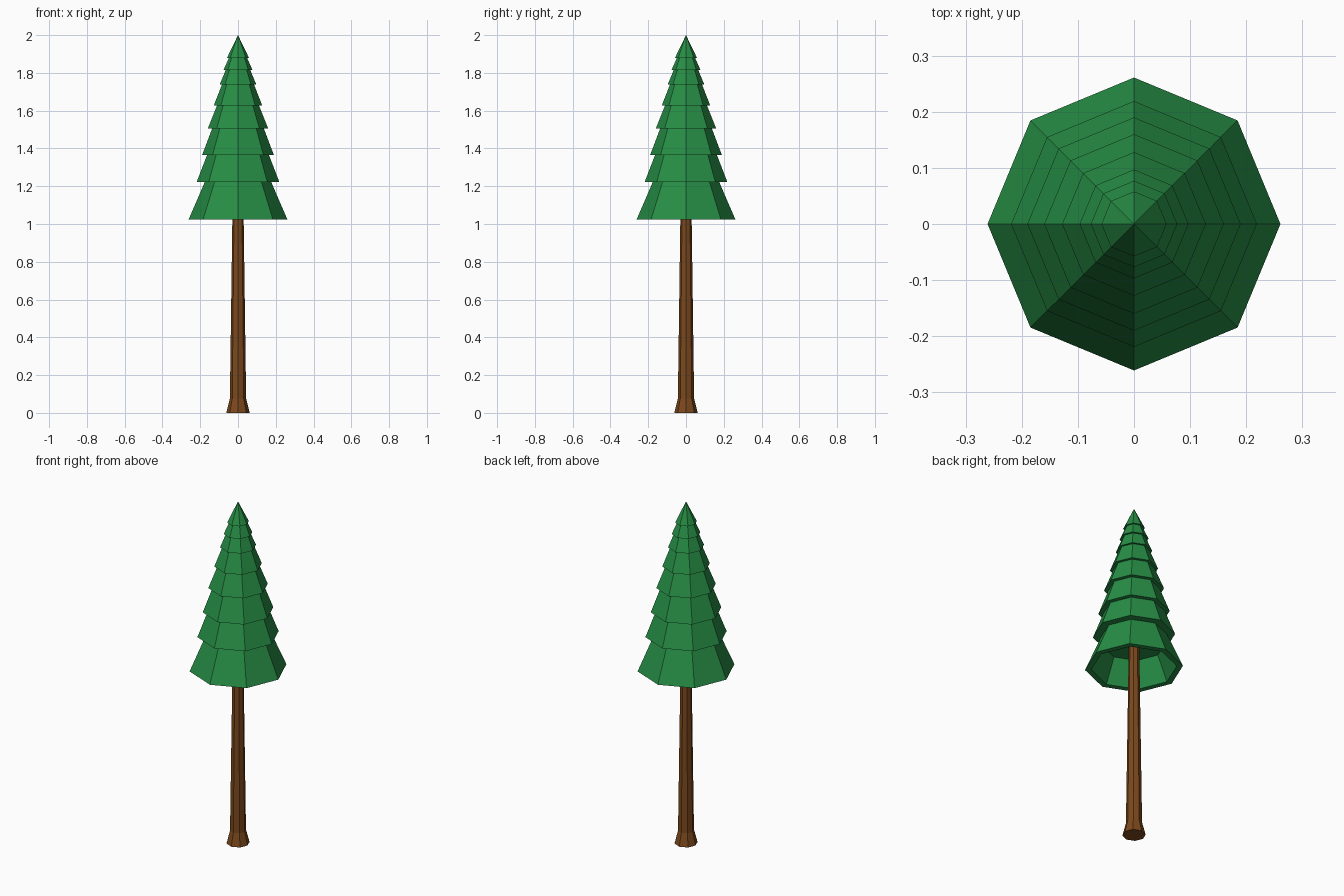
import bpy, bmesh
from math import sin, cos, pi

if "Cube" in bpy.data.objects:
    bpy.data.objects.remove(bpy.data.objects["Cube"])

SIDES = 8


def material(name, rgb):
    mat = bpy.data.materials.new(name)
    mat.diffuse_color = (*rgb, 1.0)
    mat.use_nodes = True
    mat.node_tree.nodes["Principled BSDF"].inputs["Base Color"].default_value = mat.diffuse_color
    return mat


def lathe(name, profile, mat):
    """Spin (radius, z) points into a faceted solid; radius 0 makes a tip, open ends get capped."""
    bm = bmesh.new()
    rings = []
    for r, z in profile:
        if r == 0:
            rings.append([bm.verts.new((0, 0, z))] * SIDES)
        else:
            rings.append([bm.verts.new((r * cos(2 * pi * i / SIDES),
                                        r * sin(2 * pi * i / SIDES), z))
                          for i in range(SIDES)])
    for a, b in zip(rings, rings[1:]):
        for i in range(SIDES):
            j = (i + 1) % SIDES
            corners = [a[i], a[j], b[j], b[i]]
            bm.faces.new(list(dict.fromkeys(corners)))
    for ring, (r, z) in ((rings[0], profile[0]), (rings[-1], profile[-1])):
        if r > 0:
            bm.faces.new(ring)
    bmesh.ops.recalc_face_normals(bm, faces=bm.faces)
    mesh = bpy.data.meshes.new(name)
    bm.to_mesh(mesh)
    bm.free()
    mesh.materials.append(mat)
    obj = bpy.data.objects.new(name, mesh)
    bpy.context.collection.objects.link(obj)
    return obj


bark = material("bark", (0.20, 0.065, 0.012))
needles = material("needles", (0.02, 0.27, 0.06))

# Trunk with a flared foot, running up into the hollow of the crown
lathe("trunk", [(0.062, 0), (0.043, 0.075), (0.028, 1.17)], bark)

# Crown tiers: (bottom z, bottom radius, top radius)
tiers = [
    (1.025, 0.261, 0.176),
    (1.222, 0.219, 0.164),
    (1.365, 0.190, 0.137),
    (1.505, 0.160, 0.111),
    (1.628, 0.128, 0.085),
    (1.738, 0.097, 0.065),
    (1.815, 0.077, 0.048),
    (1.880, 0.058, 0.0),
]

# Hollow underside first, then each skirt and the ledge above it up to the tip
crown = [(0.165, 1.165), (0.228, 1.025)]
tops = [t[0] for t in tiers[1:]] + [2.0]
for (z, r_bottom, r_top), z_top in zip(tiers, tops):
    crown += [(r_bottom, z), (r_top, z_top)]
lathe("crown", crown, needles)
